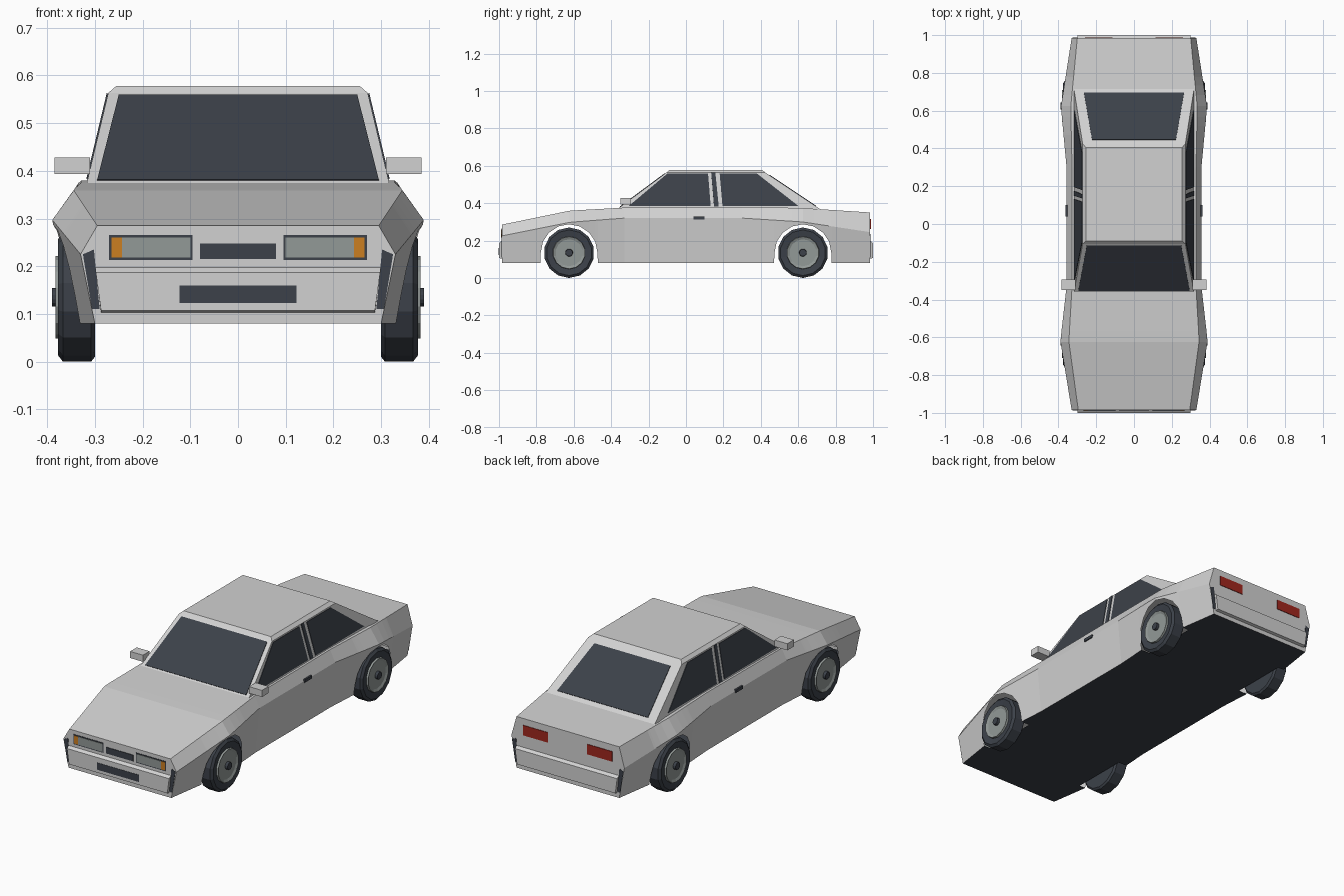
import bpy, bmesh, math
from mathutils import Vector

cube = bpy.data.objects.get("Cube")
if cube:
    bpy.data.objects.remove(cube, do_unlink=True)


def material(name, r, g, b):
    m = bpy.data.materials.new(name)
    m.use_nodes = True
    m.diffuse_color = (r, g, b, 1)
    m.node_tree.nodes["Principled BSDF"].inputs["Base Color"].default_value = (r, g, b, 1)
    return m


PAINT = material("silver paint", .64, .64, .64)
DARK = material("dark glass and rubber", .045, .053, .067)
GREY = material("lens and rim grey", .29, .32, .31)
ORANGE = material("indicator orange", .60, .21, .015)
RED = material("tail light red", .35, .02, .013)


def finish(name, bm, *mats):
    bmesh.ops.remove_doubles(bm, verts=bm.verts, dist=.0002)
    bmesh.ops.recalc_face_normals(bm, faces=bm.faces)
    mesh = bpy.data.meshes.new(name)
    bm.to_mesh(mesh)
    bm.free()
    for m in mats:
        mesh.materials.append(m)
    ob = bpy.data.objects.new(name, mesh)
    bpy.context.collection.objects.link(ob)
    return ob


def loft(name, rings, mat):
    """Closed skin through matching rings of points, capped at both ends."""
    bm = bmesh.new()
    rows = [[bm.verts.new(p) for p in ring] for ring in rings]
    n = len(rows[0])
    for a, b in zip(rows, rows[1:]):
        for i in range(n):
            j = (i + 1) % n
            bm.faces.new((a[i], a[j], b[j], b[i]))
    bm.faces.new(rows[0])
    bm.faces.new(rows[-1])
    return finish(name, bm, mat)


def plate(name, pts, mat, half=.003):
    """Thin slab centred on a flat polygon."""
    pts = [Vector(p) for p in pts]
    off = (pts[1] - pts[0]).cross(pts[2] - pts[0]).normalized() * half
    return loft(name, [[p - off for p in pts], [p + off for p in pts]], mat)


def panel(name, x0, x1, z0, z1, y, mat, half=.003):
    return plate(name, [(x0, y, z0), (x1, y, z0), (x1, y, z1), (x0, y, z1)], mat, half)


def box(name, x0, x1, y0, y1, z0, z1, mat):
    ring = [(y0, z0), (y1, z0), (y1, z1), (y0, z1)]
    return loft(name, [[(x, y, z) for y, z in ring] for x in (x0, x1)], mat)


def lathe(name, profile, centre, side, mat, n=14):
    """Spin an (x, radius) profile about a sideways axle."""
    rings = []
    for x, r in profile:
        angles = [2 * math.pi * i / n for i in range(n)]
        rings.append([(side * x, centre[0] + r * math.sin(a), centre[1] - r * math.cos(a))
                      for a in angles])
    return loft(name, rings, mat)


# Body stations: y, sill x, crease x, crease z, shoulder x, shoulder z
STATIONS = [
    (-.985, .300, .330, .225, .295, .285),
    (-.62, .355, .390, .298, .345, .360),
    (-.33, .335, .357, .320, .328, .376),
    (.30, .335, .357, .320, .328, .380),
    (.62, .355, .387, .300, .335, .374),
    (.985, .300, .330, .245, .300, .350)]
SILL, END, WHEEL_Y, WHEEL_Z, ARCH = .08, .985, .625, .135, .152


def station(y):
    for a, b in zip(STATIONS, STATIONS[1:]):
        if y <= b[0]:
            t = (y - a[0]) / (b[0] - a[0])
            return [p + (q - p) * t for p, q in zip(a, b)]
    return list(STATIONS[-1])


# Columns along the car: (y, lower edge height, inside an arch)
columns = [(s[0], SILL, False) for s in STATIONS if abs(abs(s[0]) - .62) > .01]
for cy in (-WHEEL_Y, WHEEL_Y):
    for i in range(9):
        a = math.pi * i / 8
        columns.append((cy - ARCH * math.cos(a), WHEEL_Z + ARCH * math.sin(a), True))
    columns += [(cy - ARCH - .002, SILL, False), (cy + ARCH + .002, SILL, False)]
columns.sort()

# Body shell with open wheel arches and a dark floor
bm = bmesh.new()
rows = []
for y, low, arched in columns:
    _, xb, xm, zm, xt, zt = station(y)
    xl = xb + (xm - xb) * (low - SILL) / (zm - SILL)
    row = {}
    for s in (-1, 1):
        pts = [(s * xl, y, low), (s * xm, y, zm), (s * xt, y, zt)]
        row[s] = [bm.verts.new(p) for p in pts]
        row[s].append(bm.verts.new((s * .295, y, SILL)) if arched else row[s][0])
    rows.append(row)
for a, b in zip(rows, rows[1:]):
    for s in (-1, 1):
        for k in (0, 1):
            bm.faces.new((a[s][k], b[s][k], b[s][k + 1], a[s][k + 1]))
    bm.faces.new((a[-1][2], a[1][2], b[1][2], b[-1][2]))
    floor = bm.faces.new((a[-1][3], a[1][3], b[1][3], b[-1][3]))
    floor.material_index = 1
for row in (rows[0], rows[-1]):
    bm.faces.new(row[-1][:3] + row[1][2::-1])
finish("body", bm, PAINT, DARK)

# Cabin: base, roof edge and roof rings
BASE_X, BASE_Z, EDGE_X, EDGE_Z = .318, .370, .272, .563


def cabin_ring(x, front, back, z):
    return [(-x, front, z), (x, front, z), (x, back, z), (-x, back, z)]


loft("cabin", [cabin_ring(BASE_X, -.365, .715, BASE_Z),
               cabin_ring(EDGE_X, -.105, .425, EDGE_Z),
               cabin_ring(.255, -.09, .405, .578)], PAINT)


def on_side(side, y, z):
    t = (z - BASE_Z) / (EDGE_Z - BASE_Z)
    return (side * (BASE_X + (EDGE_X - BASE_X) * t), y, z)


def screen(name, base_y, top_y, x0, x1, t0, t1):
    pts = []
    for x, t in ((-x0, t0), (x0, t0), (x1, t1), (-x1, t1)):
        pts.append((x, base_y + (top_y - base_y) * t, BASE_Z + (EDGE_Z - BASE_Z) * t))
    plate(name, pts, DARK)


screen("windscreen", -.365, -.105, .295, .25, .05, .97)
screen("rear_window", .715, .425, .265, .222, .07, .93)

SIDE_GLASS = {
    "front_side_window": [(-.305, .385), (.132, .385), (.118, .557), (-.10, .557)],
    "door_pillar_trim": [(.15, .382), (.175, .382), (.157, .562), (.135, .562)],
    "rear_side_window": [(.195, .385), (.60, .385), (.38, .557), (.18, .557)]}

for side, label in ((1, "left"), (-1, "right")):
    for part, pts in SIDE_GLASS.items():
        plate(f"{label}_{part}", [on_side(side, y, z) for y, z in pts], DARK)
    # Mirrors and door handles
    box(f"{label}_mirror", side * .31, side * .385, -.35, -.295, .393, .428, PAINT)
    box(f"{label}_door_handle", side * .35, side * .362, .04, .10, .313, .329, DARK)
    # Lamps
    panel(f"{label}_headlight_frame", side * .095, side * .27, .213, .265, -END, DARK, .002)
    panel(f"{label}_headlight", side * .10, side * .243, .218, .260, -END, GREY, .004)
    panel(f"{label}_indicator", side * .243, side * .265, .218, .260, -END, ORANGE, .004)
    panel(f"{label}_tail_light", side * .115, side * .26, .262, .315, END, RED)
    # Dark gaps beside the bumpers
    for end, where in ((-1, "front"), (1, "rear")):
        gap = [(.302, .235), (.325, .225), (.306, .11), (.29, .11)]
        plate(f"{where}_{label}_bumper_gap", [(side * x, end * END, z) for x, z in gap], DARK, .002)
        # Wheels
        hub = (end * WHEEL_Y, WHEEL_Z)
        name = f"{where}_{label}"
        lathe(name + "_tyre", [(.30, .09), (.30, .125), (.308, .135), (.367, .135),
                               (.377, .122), (.372, .09)], hub, side, DARK)
        lathe(name + "_rim", [(.36, .09), (.382, .086), (.376, .072), (.376, .03)], hub, side, GREY)
        lathe(name + "_hub", [(.37, .021), (.39, .019)], hub, side, DARK)

# Bumpers with a sloping top edge
for end, where in ((-1, "front"), (1, "rear")):
    profile = [(.975, .205, .300), (1.0, .187, .298), (1.0, .107, .287), (.975, .10, .287)]
    loft(where + "_bumper", [[(s * x, end * y, z) for y, z, x in profile] for s in (-1, 1)], PAINT)

# Front grille and bumper intake
panel("grille", -.08, .08, .215, .248, -END, DARK)
panel("bumper_intake", -.123, .123, .123, .16, -.9985, DARK)
